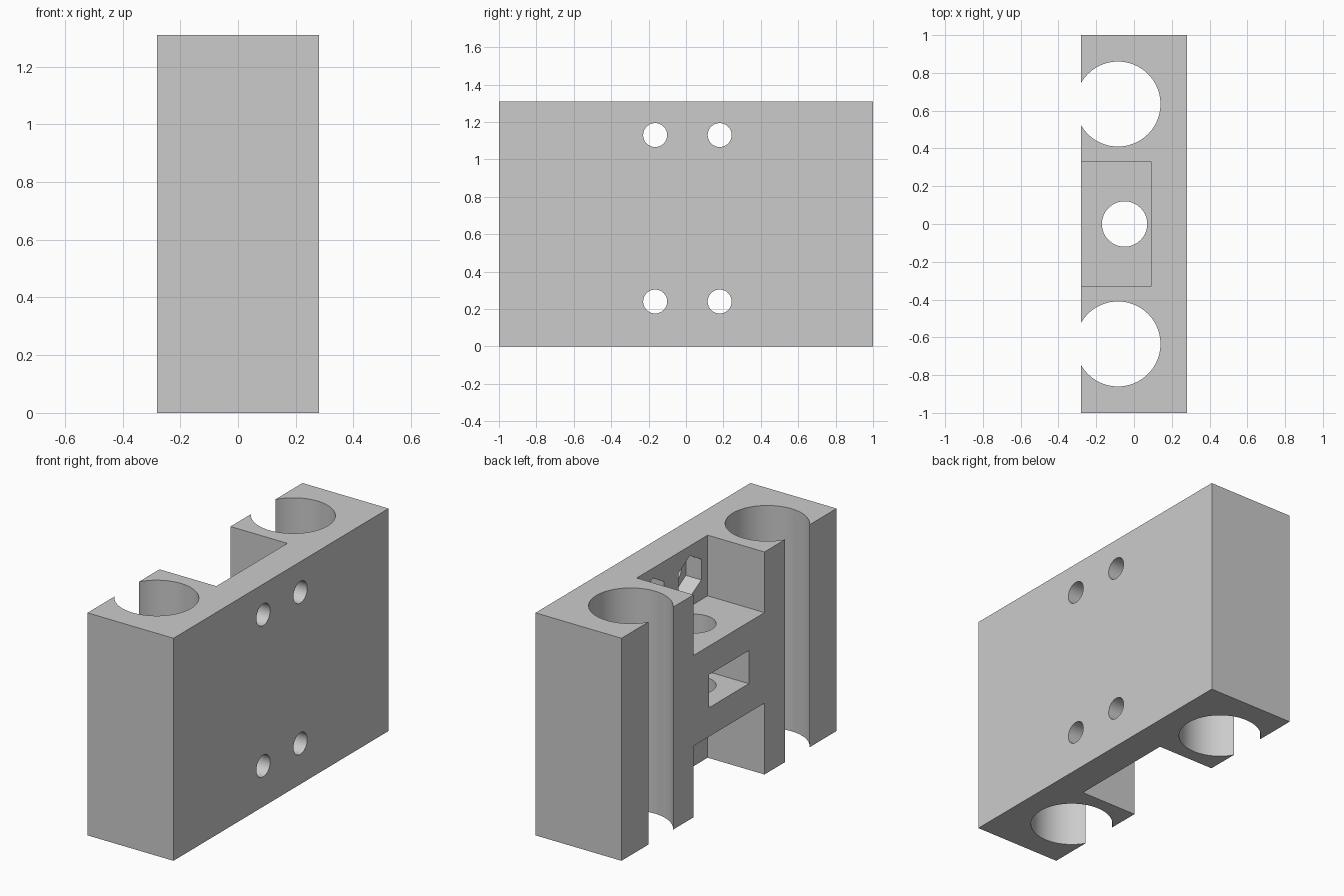
import bpy, bmesh
from math import sin, cos, pi, radians
from mathutils import Vector

cube = bpy.data.objects.get("Cube")
if cube:
    bpy.data.objects.remove(cube, do_unlink=True)

WIDTH, LENGTH, HEIGHT = 0.56, 2.0, 1.31
FRONT = -WIDTH / 2 - 0.1      # beyond the open side
POCKET_X = 0.09               # back wall of the pockets
SCREW_X = -0.05               # axis of the vertical screw

grey = bpy.data.materials.new("plain grey")
grey.use_nodes = True
grey.diffuse_color = (0.6, 0.6, 0.6, 1)
grey.node_tree.nodes["Principled BSDF"].inputs["Base Color"].default_value = (0.6, 0.6, 0.6, 1)


def prism(name, points, low, high, axis="z"):
    """Extrude an outline: (x, y) along z, or (y, z) along x."""
    def place(p, h):
        return (p[0], p[1], h) if axis == "z" else (h, p[0], p[1])
    bm = bmesh.new()
    face = bm.faces.new([bm.verts.new(place(p, low)) for p in points])
    side = bmesh.ops.extrude_face_region(bm, geom=[face])["geom"]
    shift = Vector(place((0, 0), high - low))
    bmesh.ops.translate(bm, vec=shift, verts=[g for g in side if isinstance(g, bmesh.types.BMVert)])
    bmesh.ops.recalc_face_normals(bm, faces=bm.faces)
    mesh = bpy.data.meshes.new(name)
    bm.to_mesh(mesh)
    bm.free()
    mesh.materials.append(grey)
    obj = bpy.data.objects.new(name, mesh)
    bpy.context.collection.objects.link(obj)
    return obj


def rectangle(a0, a1, b0, b1):
    return [(a0, b0), (a1, b0), (a1, b1), (a0, b1)]


def ring(a, b, radius, sides, start=0.0):
    return [(a + radius * cos(start + 2 * pi * i / sides),
             b + radius * sin(start + 2 * pi * i / sides)) for i in range(sides)]


# Main block
body = prism("carriage_block", rectangle(-WIDTH / 2, WIDTH / 2, -LENGTH / 2, LENGTH / 2), 0, HEIGHT)
bpy.context.view_layer.objects.active = body
cutters = []

# Open bearing channels at both ends
for y in (-0.635, 0.635):
    cutters.append(prism("bearing_channel", ring(-0.085, y, 0.225, 96), -0.1, HEIGHT + 0.1))

# Pockets above and below the middle bridge
pocket = rectangle(FRONT, POCKET_X, -0.33, 0.33)
cutters.append(prism("lower_pocket", pocket, -0.1, 0.42))
cutters.append(prism("upper_pocket", pocket, 0.953, HEIGHT + 0.1))

# Vertical screw hole through the bridge, and the slot for its nut
cutters.append(prism("screw_hole", ring(SCREW_X, 0, 0.12, 64), 0.3, 1.1))
half = 0.185
radius = half / cos(pi / 6)
slot = [(FRONT, -half), (SCREW_X + radius / 2, -half), (SCREW_X + radius, 0),
        (SCREW_X + radius / 2, half), (FRONT, half)]
cutters.append(prism("nut_slot", slot, 0.59, 0.785))

# Four mounting holes with hexagonal nut recesses
for y in (-0.165, 0.18):
    for z in (0.24, 1.13):
        cutters.append(prism("nut_recess", ring(y, z, 0.122, 6, pi / 2), 0.0, POCKET_X + 0.1, "x"))
        cutters.append(prism("mounting_hole", ring(y, z, 0.064, 48), 0.05, 0.4, "x"))

# Cut every opening, then discard the cutters
for cutter in cutters:
    mod = body.modifiers.new(cutter.name, "BOOLEAN")
    mod.operation = "DIFFERENCE"
    mod.solver = "EXACT"
    mod.object = cutter
    bpy.ops.object.modifier_apply(modifier=mod.name)
    bpy.data.objects.remove(cutter, do_unlink=True)

# Smooth bores, crisp edges
bpy.ops.object.select_all(action="DESELECT")
body.select_set(True)
bpy.ops.object.shade_smooth_by_angle(angle=radians(30))
